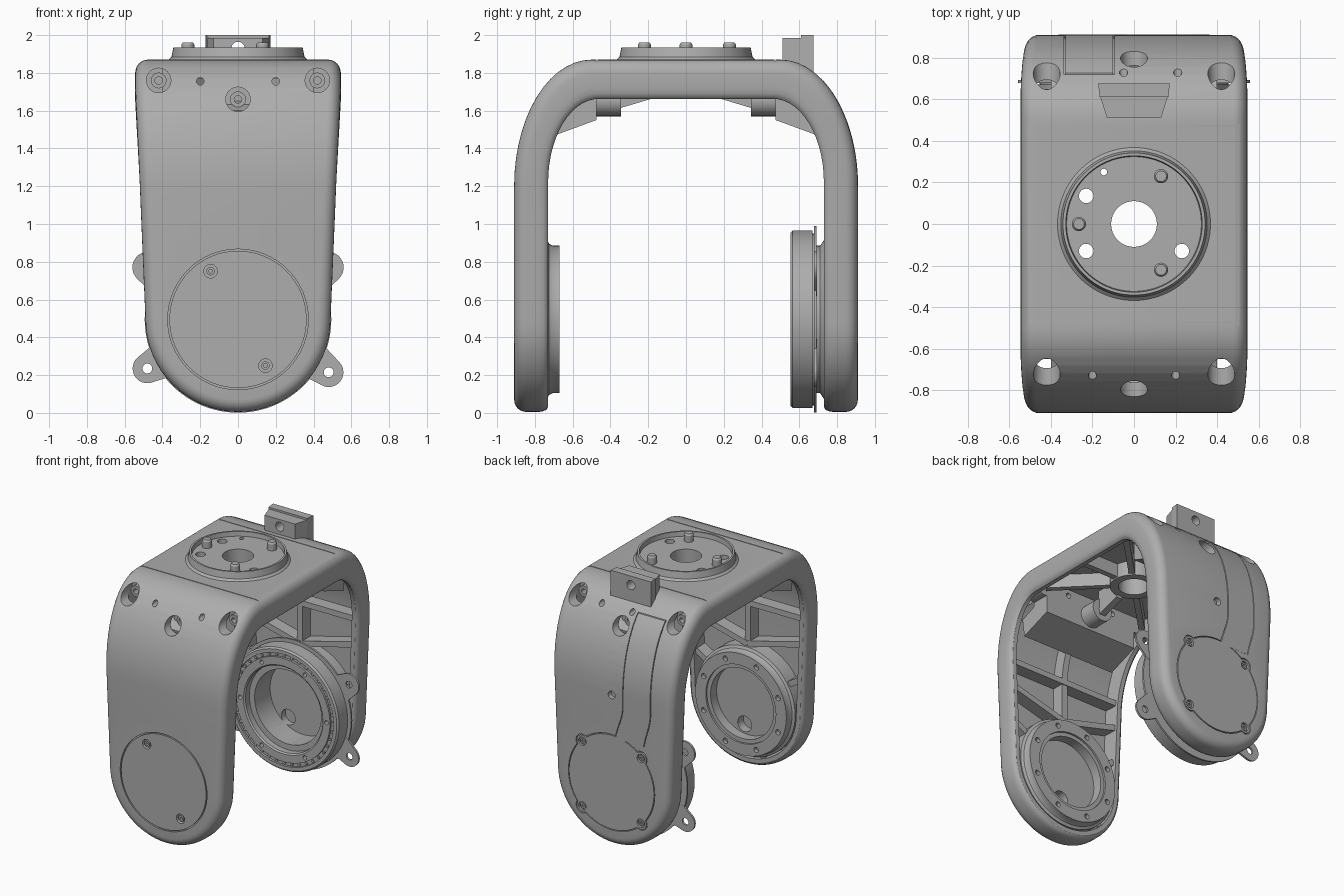
import bpy, bmesh
from math import sin, cos, pi, radians, sqrt
from mathutils import Vector

if "Cube" in bpy.data.objects:
    bpy.data.objects.remove(bpy.data.objects["Cube"])

GREY = (0.42, 0.42, 0.42, 1)
mat = bpy.data.materials.new("metal grey")
mat.use_nodes = True
mat.diffuse_color = GREY
mat.node_tree.nodes["Principled BSDF"].inputs["Base Color"].default_value = GREY

HUB = 0.495                     # height of the pivot axis
R_END = 0.49                    # radius of the rounded leg ends
OUT, INN = 0.91, 0.73           # outer and inner faces of the legs
WALL = 0.33                     # shell thickness as a share of leg depth


def finish(name, bm):
    bmesh.ops.remove_doubles(bm, verts=bm.verts, dist=1e-5)
    bmesh.ops.recalc_face_normals(bm, faces=bm.faces)
    me = bpy.data.meshes.new(name)
    bm.to_mesh(me)
    bm.free()
    me.materials.append(mat)
    ob = bpy.data.objects.new(name, me)
    bpy.context.collection.objects.link(ob)
    smooth(ob)
    return ob


def smooth(ob):
    ob.data.shade_smooth()
    ob.data.set_sharp_from_angle(angle=radians(32))


def loft(bm, rings, wrap=False):
    """Skin closed rings of points; wrap joins the last ring to the first."""
    vs = [[bm.verts.new(p) for p in ring] for ring in rings]
    pairs = list(zip(vs, vs[1:])) + ([(vs[-1], vs[0])] if wrap else [])
    for a, b in pairs:
        for i in range(len(a)):
            j = (i + 1) % len(a)
            bm.faces.new((a[i], a[j], b[j], b[i]))
    return vs


def tube(name, rings):
    """Loft with both ends capped."""
    bm = bmesh.new()
    vs = loft(bm, rings)
    bm.faces.new(vs[0])
    bm.faces.new(vs[-1])
    return finish(name, bm)


def prism(name, poly, lo, hi, place):
    return tube(name, [[place(u, v, h) for u, v in poly] for h in (lo, hi)])


def spin(bm, pts, axis="Y", at=(0, HUB), n=64):
    """Revolve a closed (radius, height) profile about a y or z axis."""
    def place(r, h, a):
        u, v = at[0] + r * cos(a), at[1] + r * sin(a)
        return (u, h, v) if axis == "Y" else (u, v, h)
    loft(bm, [[place(r, h, 2 * pi * k / n) for r, h in pts] for k in range(n)], True)


def lathe(name, pts, axis="Y", at=(0, HUB), n=64):
    bm = bmesh.new()
    spin(bm, pts, axis, at, n)
    return finish(name, bm)


def rod(name, u, v, r, lo, hi, n=24):
    return lathe(name, [(0, lo), (r, lo), (r, hi), (0, hi)], "Y", (u, v), n)


def cut(target, cutter, op="DIFFERENCE"):
    cutter.hide_render = True
    mod = target.modifiers.new("cut", "BOOLEAN")
    mod.operation, mod.solver, mod.object = op, "EXACT", cutter
    bpy.context.view_layer.objects.active = target
    bpy.ops.object.modifier_apply(modifier=mod.name)
    bpy.data.objects.remove(cutter)
    smooth(target)


def drill(target, holes, lo, hi, axis="Y"):
    bm = bmesh.new()
    for u, v, r in holes:
        spin(bm, [(0, lo), (r, lo), (r, hi), (0, hi)], axis, (u, v), 24)
    cut(target, finish("drill", bm))


def around(r, count, size, start=0.0):
    return [(r * cos(start + 2 * pi * k / count), HUB + r * sin(start + 2 * pi * k / count), size)
            for k in range(count)]


def outer_y(z):
    return OUT if z < 1.2 else 0.5 + 0.41 * sqrt(max(0, 1 - ((z - 1.2) / 0.67) ** 2))


# Fork shell: a channel section swept up one leg, over the top and down the other
def width(z):
    return R_END + (0.545 - R_END) * min(1, max(0, (z - HUB) / 1.3))


def leg_row(oy, oz, iy, iz):
    def f(side, d, t):
        return Vector((side * (width(oz) - d), oy + (iy - oy) * t, oz + (iz - oz) * t))
    return f


def end_row(a):
    def f(side, d, t):
        return Vector((side * (R_END - d) * sin(a), -OUT + (OUT - INN) * t, HUB - (R_END - d) * cos(a)))
    return f


ends = [end_row(pi / 2 * k / 16) for k in range(17)]
straight = [leg_row(-OUT, z, -INN, z) for z in (0.8, 1.0)]
bend = [leg_row(-0.5 - 0.41 * cos(a), 1.2 + 0.67 * sin(a), -0.46 - 0.27 * cos(a), 1.22 + 0.443 * sin(a))
        for a in [pi / 2 * k / 14 for k in range(15)]]
half = ends + straight + bend
ROUND, DEPTH = 0.065, OUT - INN
section = [(ROUND * (1 - sin(a)), ROUND * (1 - cos(a)) / DEPTH) for a in [pi / 2 * k / 6 for k in range(7)]]
section += [(0, 0.72), (0.004, 0.86), (0.012, 0.95), (0.026, 1), (0.058, 1), (0.065, WALL)]


def ring(row, flip):
    pts = [row(1, d, t) for d, t in section] + [row(-1, d, t) for d, t in reversed(section)]
    return [Vector((p.x, p.y * flip, p.z)) for p in pts]


bm = bmesh.new()
loft(bm, [ring(r, 1) for r in half] + [ring(r, -1) for r in reversed(half)])
fork = finish("fork_shell", bm)


# Cable channel lid that follows the back leg, also used oversized to cut its recess
def cable_lid(name, grow, low, high):
    rings = []
    for k in range(27):
        z = 0.84 + (0.92 + grow) * k / 26
        s = min(1, (z - 0.8) / 0.3)
        s = s * s * (3 - 2 * s)
        a, b, y = grow - 0.03 - 0.07 * s, -grow - 0.27 - 0.06 * s, outer_y(z)
        rings.append([(a, y + low, z), (a, y + high, z), (b, y + high, z), (b, y + low, z)])
    return tube(name, rings)


# Bolt holes, hub bores and seams in the shell
bolts = [(-0.42, 1.76, 0.065), (0.42, 1.76, 0.065), (0, 1.66, 0.065)]
pilot = [(-0.2, 1.755, 0.02), (0.2, 1.755, 0.02)]
front_screws = [(-0.145, 0.75, 0.036), (0.145, 0.25, 0.036)]
back_screws = [(sx * 0.25, HUB + sz * 0.25, 0.032) for sx in (-1, 1) for sz in (-1, 1)]
top_holes = [(-0.23, 0.135, 0.035), (-0.23, -0.13, 0.035), (0.23, -0.13, 0.035), (-0.145, 0.25, 0.016)]
drill(fork, bolts + pilot, -1, -0.6)
drill(fork, bolts + [(-0.05, 1.755, 0.02), (0.21, 1.755, 0.02), (0, 1.17, 0.03)], 0.6, 1)
drill(fork, front_screws, -1, -0.88)
drill(fork, [(0, 0, 0.112)] + top_holes, 1.6, 2, "Z")
cut(fork, lathe("seam", [(0.363, -1), (0.372, -1), (0.372, -0.897), (0.363, -0.897)]))
for y in (-0.472, 0.472):
    cut(fork, prism("seam", [(y - 0.003, 1.864), (y + 0.003, 1.864), (y + 0.003, 2), (y - 0.003, 2)],
                    -0.6, 0.6, lambda u, v, h: (h, u, v)))
cut(fork, cable_lid("lid_recess", 0.006, -0.013, 0.05))
recess = rod("cover_recess", 0, HUB, 0.37, 0.894, 1, n=64)
for x, z, r in back_screws:
    cut(recess, rod("lobe", x, z, 0.055, 0.894, 1), "UNION")
cut(fork, recess)
for x, z, r in front_screws:
    lathe("front_cover_screw", [(0.01, -0.87), (0.022, -0.87), (0.022, -0.905), (0.01, -0.905)], "Y", (x, z), 16)

# Back cover with screw lobes, and the lid above it
cable_lid("cable_lid", 0, -0.015, 0.001)
cover = rod("back_cover", 0, HUB, 0.363, 0.89, 0.911, n=64)
for x, z, r in back_screws:
    cut(cover, rod("lobe", x, z, 0.048, 0.89, 0.911), "UNION")
drill(cover, back_screws, 0.8, 1)
for x, z, r in back_screws:
    lathe("back_cover_screw", [(0.01, 0.88), (0.022, 0.88), (0.022, 0.904), (0.01, 0.904)], "Y", (x, z), 16)

# Corner blocks, bosses and ribs inside both legs
for m in (-1, 1):
    poly = [(0.72, 1.46), (0.475, 1.55), (0.475, 1.83), (0.615, 1.83), (0.615, 1.65), (0.74, 1.6)]
    block = prism("corner_block", poly, -0.4, 0.4, lambda u, v, h: (h, m * u, v))
    drill(block, pilot, -1, 1)
    lathe("centre_boss", [(0.03, m * 0.66), (0.085, m * 0.66), (0.085, m * 0.345), (0.03, m * 0.345)],
          "Y", (0, 1.655), 32)
    prism("boss_gusset", [(0.36, 1.61), (0.16, 1.67), (0.16, 1.82), (0.36, 1.82)], -0.025, 0.025,
          lambda u, v, h: (h, m * u, v))
    for x, z, r in bolts:
        y = 0.62 if x else 0.66
        lathe("bolt_head", [(0.02, m * (y - 0.02)), (0.042, m * (y - 0.02)), (0.042, m * (y + 0.03)),
                            (0.02, m * (y + 0.03))], "Y", (x, z), 16)
        if x:
            rod("corner_boss", x, z, 0.08, m * 0.605, m * 0.475)

    # upright rib from the hub to the corner block
    rings = []
    for row in straight + bend[:6]:
        a, b = row(0, 0, 0.2), row(0, 0, 0.85)
        rings.append([(x, m * -p.y, p.z) for x, p in ((-0.024, a), (0.024, a), (0.024, b), (-0.024, b))])
    tube("upright_rib", rings)

    # straight ribs given by their end points
    spokes = [((-0.47, 1.25), (0.47, 1.25)), ((-0.46, 1.05), (0, 0.93)), ((0.46, 1.05), (0, 0.93))]
    for a, far in ((0.55, 0.52), (-0.1, 0.46), (-0.75, 0.46), (-1.25, 0.46)):
        for sx in (-1, 1):
            spokes.append(((sx * 0.38 * cos(a), HUB + 0.38 * sin(a)), (sx * far * cos(a), HUB + far * sin(a))))
    for p, q in spokes:
        p, q = Vector(p), Vector(q)
        side = (q - p).normalized().orthogonal() * 0.022
        prism("leg_rib", [p + side, q + side, q - side, p - side], 0.75, 0.86, lambda u, v, h: (u, m * h, v))

# Top mount with its locating pins and underside ribs
mount = lathe("top_mount", [(0.11, 1.69), (0.17, 1.69), (0.17, 1.85), (0.37, 1.85), (0.37, 1.868), (0.352, 1.885),
                            (0.342, 1.935), (0.328, 1.935), (0.324, 1.9), (0.11, 1.9)], "Z", (0, 0), 96)
drill(mount, top_holes, 1.6, 2, "Z")
for x, y in ((0.13, 0.23), (0.13, -0.22), (-0.265, 0)):
    lathe("locating_pin", [(0, 1.88), (0.034, 1.88), (0.034, 1.95), (0.026, 1.962), (0, 1.962)], "Z", (x, y), 24)
for sx in (-1, 1):
    for a in (-pi / 4, 0, pi / 4):
        d = Vector((sx * cos(a), sin(a)))
        side = d.orthogonal() * 0.022
        p, q = d * 0.15, d * (0.62 if a else 0.48)
        prism("top_rib", [p + side, q + side, q - side, p - side], 1.7, 1.82, lambda u, v, h: (u, v, h))

# Front leg bearing seat, with a shallow floor and a pocket near its lower edge
seat = lathe("front_bearing_seat", [(0, -0.86), (0.42, -0.86), (0.42, -0.735), (0.4, -0.725), (0.39, -0.705),
             (0.39, -0.67), (0.3, -0.67), (0.3, -0.685), (0.27, -0.685), (0.27, -0.76), (0, -0.76)])
drill(seat, around(0.345, 8, 0.02, pi / 8), -0.7, -0.6)
drill(seat, [(0.03, 0.3, 0.06)], -0.83, -0.7)

# Back leg bearing housing with a toothed groove
housing = lathe("back_bearing_housing", [(0, 0.87), (0.42, 0.87), (0.42, 0.73), (0.39, 0.71), (0.39, 0.692),
                (0.494, 0.692), (0.494, 0.678), (0.455, 0.678), (0.455, 0.67), (0.47, 0.67), (0.47, 0.565),
                (0.458, 0.553), (0.43, 0.553), (0.43, 0.57), (0.4, 0.57), (0.4, 0.553), (0.34, 0.553),
                (0.33, 0.563), (0.33, 0.61), (0.285, 0.61), (0.285, 0.8), (0, 0.8)], n=96)
drill(housing, around(0.37, 6, 0.016), 0.5, 0.6)
drill(housing, [(-0.13, 0.31, 0.06)], 0.7, 0.85)
for x, z, r in around(0.415, 40, 0.011):
    rod("groove_tooth", x, z, r, 0.56, 0.573, n=8)

# Mounting ears on the housing flange
for sx in (-1, 1):
    low = 0.225 - 0.01 * sx
    for x, z, r, bx, bz, br in ((0.48, low, 0.078, 0.38, 0.29, 0.1), (0.475, 0.77, 0.084, 0.4, 0.72, 0.1)):
        bm = bmesh.new()
        for cx, cz, cr in ((x, z, r), (bx, bz, br)):
            for k in range(32):
                for y in (0.677, 0.693):
                    bm.verts.new((sx * (cx + cr * cos(k * pi / 16)), y, cz + cr * sin(k * pi / 16)))
        bmesh.ops.convex_hull(bm, input=bm.verts)
        bmesh.ops.delete(bm, geom=[v for v in bm.verts if not v.link_faces], context="VERTS")
        ear = finish("flange_ear", bm)
        drill(ear, [(sx * x, z, 0.026)], 0.6, 0.8)

# Cable bracket on the rear shoulder
for name, poly, lo, hi in (
        ("cable_bracket", [(-0.13, 0.51), (0.13, 0.51), (0.165, 0.62), (-0.165, 0.62)], 1.8, 1.985),
        ("bracket_plate", [(-0.165, 0.61), (0.165, 0.61), (0.172, 0.675), (-0.172, 0.675)], 1.76, 2.0)):
    part = prism(name, poly, lo, hi, lambda u, v, h: (u, v, h))
    drill(part, [(0, 1.93, 0.035)], 0.4, 0.8)
